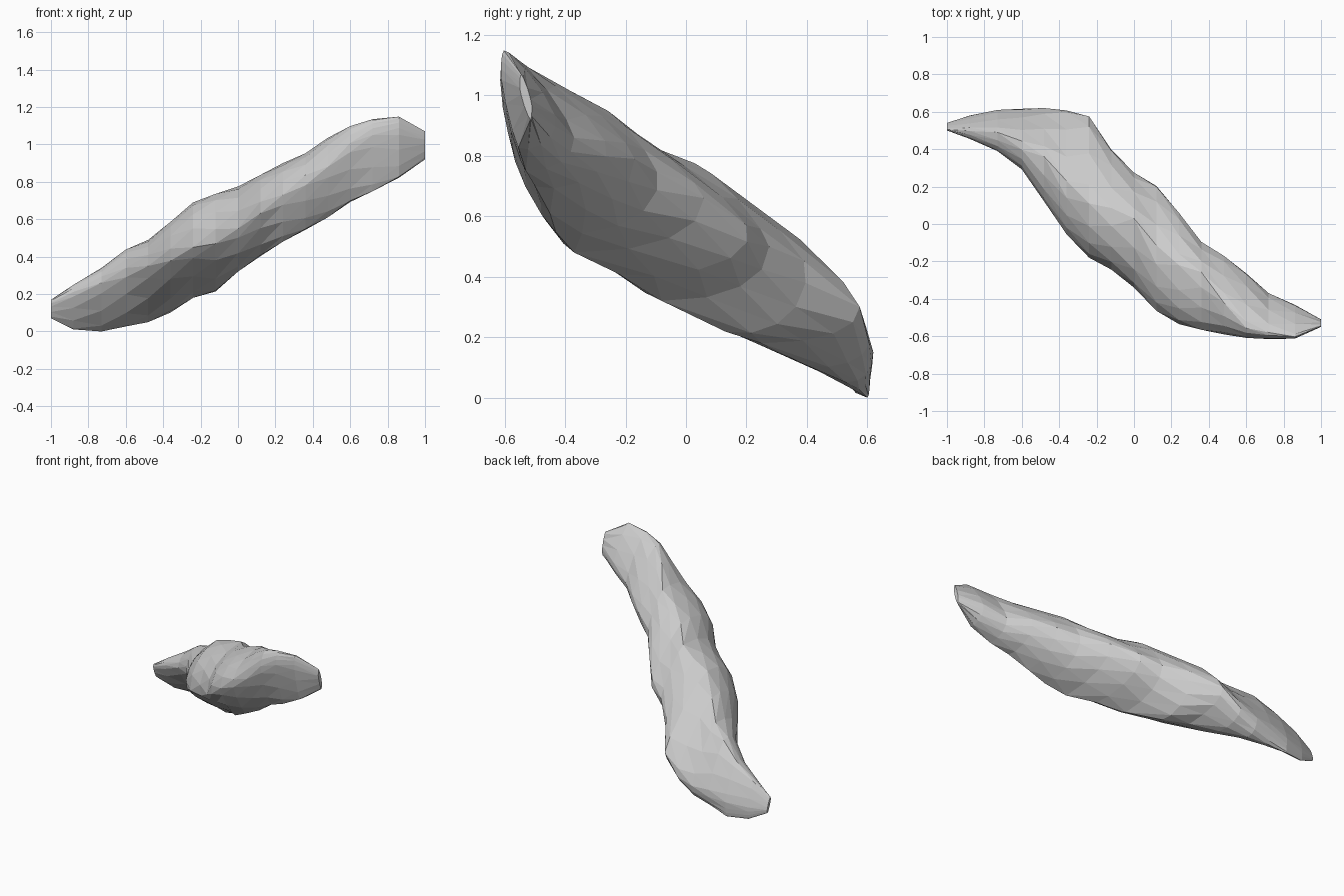
import bpy, bmesh
from math import cos, sin, pi

if "Cube" in bpy.data.objects:
    bpy.data.objects.remove(bpy.data.objects["Cube"])

# Lopsided oval sections along x, each given by its four extreme points (y, z):
# x, front point, top point, back point, bottom point
SECTIONS = [
    (-0.88, (.455, .20), (.51, .25), (.58, .08), (.57, .01)),
    (-0.73, (.39, .26), (.49, .34), (.61, .10), (.60, .00)),
    (-0.60, (.29, .31), (.43, .44), (.617, .13), (.56, .025)),
    (-0.48, (.12, .35), (.36, .49), (.62, .15), (.53, .05)),
    (-0.36, (-.06, .40), (.20, .59), (.61, .20), (.43, .10)),
    (-0.24, (-.18, .45), (.11, .69), (.575, .30), (.25, .18)),
    (-0.12, (-.25, .49), (.06, .74), (.40, .43), (.16, .21)),
    (0.00, (-.34, .55), (.03, .775), (.275, .50), (-.08, .32)),
    (0.12, (-.47, .65), (-.14, .84), (.21, .55), (-.20, .40)),
    (0.24, (-.535, .73), (-.22, .90), (.06, .66), (-.37, .48)),
    (0.36, (-.57, .80), (-.27, .955), (-.09, .73), (-.42, .54)),
    (0.48, (-.59, .88), (-.42, 1.035), (-.17, .79), (-.45, .61)),
    (0.60, (-.61, .98), (-.54, 1.10), (-.26, .83), (-.49, .69)),
    (0.72, (-.615, 1.05), (-.58, 1.135), (-.37, .86), (-.53, .75)),
    (0.86, (-.613, 1.07), (-.60, 1.15), (-.43, .92), (-.55, .82)),
]
# Thin end edges: x, y, z min, z max
TIPS = [(-1.0, .52, .07, .17), (1.0, -.53, .92, 1.07)]
SIDES = 16
FLAT, ROUND = 1.6, 0.9   # corner shaping: nearly flat faces / full corners


def tip(x, y, z0, z1):
    zm = (z0 + z1) / 2
    return (x, (y - .02, zm + .03), (y - .015, z1), (y + .02, zm - .03), (y + .015, z0))


def ring(bm, index, section):
    x, front, top, back, bottom = section
    verts = []
    for i in range(SIDES):
        # alternate rings are turned half a step for triangular facets
        t = 2 * pi * (i + 0.5 * (index % 2)) / SIDES
        c, s = cos(t), sin(t)
        side = back if c >= 0 else front
        pole = top if s >= 0 else bottom
        e = FLAT if (c >= 0) == (s >= 0) else ROUND
        y = pole[0] + (side[0] - pole[0]) * abs(c) ** e
        z = side[1] + (pole[1] - side[1]) * abs(s) ** e
        verts.append(bm.verts.new((x, y, z)))
    return verts


# Lumpy slanted body, lofted through the sections
bm = bmesh.new()
sections = [tip(*TIPS[0])] + SECTIONS + [tip(*TIPS[1])]
rings = [ring(bm, i, s) for i, s in enumerate(sections)]
for k, (a, b) in enumerate(zip(rings, rings[1:])):
    for i in range(SIDES):
        j = (i + 1) % SIDES
        if k % 2 == 0:
            bm.faces.new((a[i], a[j], b[i]))
            bm.faces.new((a[j], b[j], b[i]))
        else:
            bm.faces.new((a[i], b[j], b[i]))
            bm.faces.new((a[i], a[j], b[j]))

# Narrow end caps
bm.faces.new(rings[0])
bm.faces.new(rings[-1])
bmesh.ops.recalc_face_normals(bm, faces=bm.faces)

mesh = bpy.data.meshes.new("lumpy_body")
bm.to_mesh(mesh)
bm.free()
bpy.context.collection.objects.link(bpy.data.objects.new("lumpy_body", mesh))
